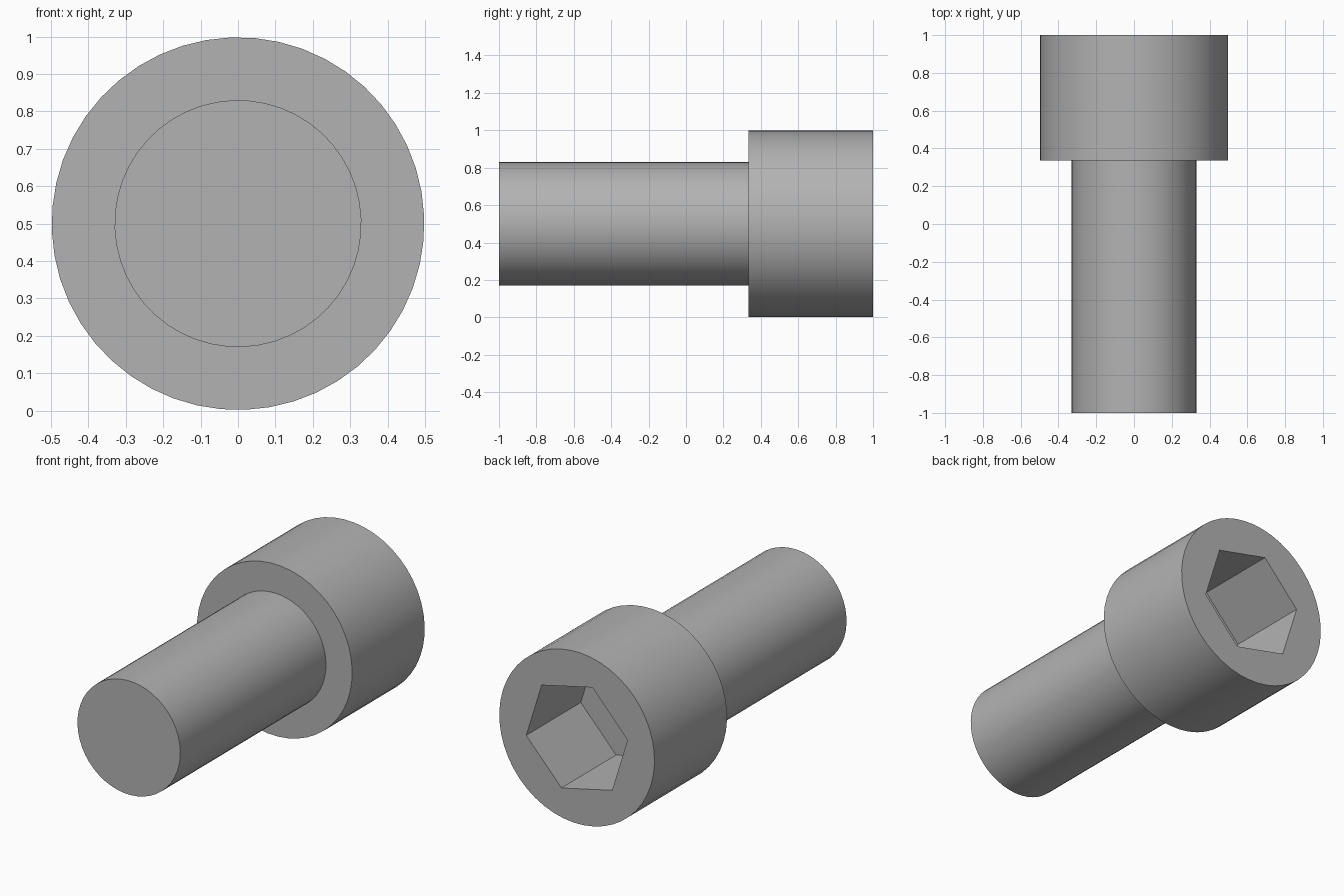
import bpy, bmesh
from math import cos, sin, radians, tau

if "Cube" in bpy.data.objects:
    bpy.data.objects.remove(bpy.data.objects["Cube"])

SIDES = 48                  # around the screw, a multiple of 6
PHASE = radians(47.3)       # rotation of the hex socket
CENTRE_Z = 0.5

bm = bmesh.new()


def ring(radius, y, n):
    """Circle of vertices around the screw axis (along y)."""
    return [bm.verts.new((radius * cos(PHASE + tau * i / n), y,
                          CENTRE_Z + radius * sin(PHASE + tau * i / n)))
            for i in range(n)]


def bridge(a, b):
    n = len(a)
    for i in range(n):
        j = (i + 1) % n
        bm.faces.new((a[i], a[j], b[j], b[i]))


# Shank, shoulder and head wall
profile = [(0.33, -1.0), (0.33, 0.335), (0.498, 0.335), (0.498, 1.0)]
rings = [ring(r, y, SIDES) for r, y in profile]
bm.faces.new(rings[0])
for a, b in zip(rings, rings[1:]):
    bridge(a, b)

# Hex socket sunk into the head
rim = ring(0.333, 1.0, 6)
floor = ring(0.333, 0.5, 6)
bridge(rim, floor)
bm.faces.new(floor)

# Head face between the round edge and the hex rim
step = SIDES // 6
for k in range(6):
    arc = [rings[-1][(k * step + i) % SIDES] for i in range(step + 1)]
    bm.faces.new(arc + [rim[(k + 1) % 6], rim[k]])

bmesh.ops.recalc_face_normals(bm, faces=bm.faces)
mesh = bpy.data.meshes.new("socket_head_screw")
bm.to_mesh(mesh)
bm.free()

# Dark steel grey
steel = bpy.data.materials.new("dark_steel")
steel.diffuse_color = (0.45, 0.45, 0.45, 1)
steel.use_nodes = True
steel.node_tree.nodes["Principled BSDF"].inputs["Base Color"].default_value = steel.diffuse_color
mesh.materials.append(steel)

screw = bpy.data.objects.new("socket_head_screw", mesh)
bpy.context.collection.objects.link(screw)
bpy.context.view_layer.objects.active = screw
screw.select_set(True)
bpy.ops.object.shade_smooth_by_angle(angle=radians(30))
